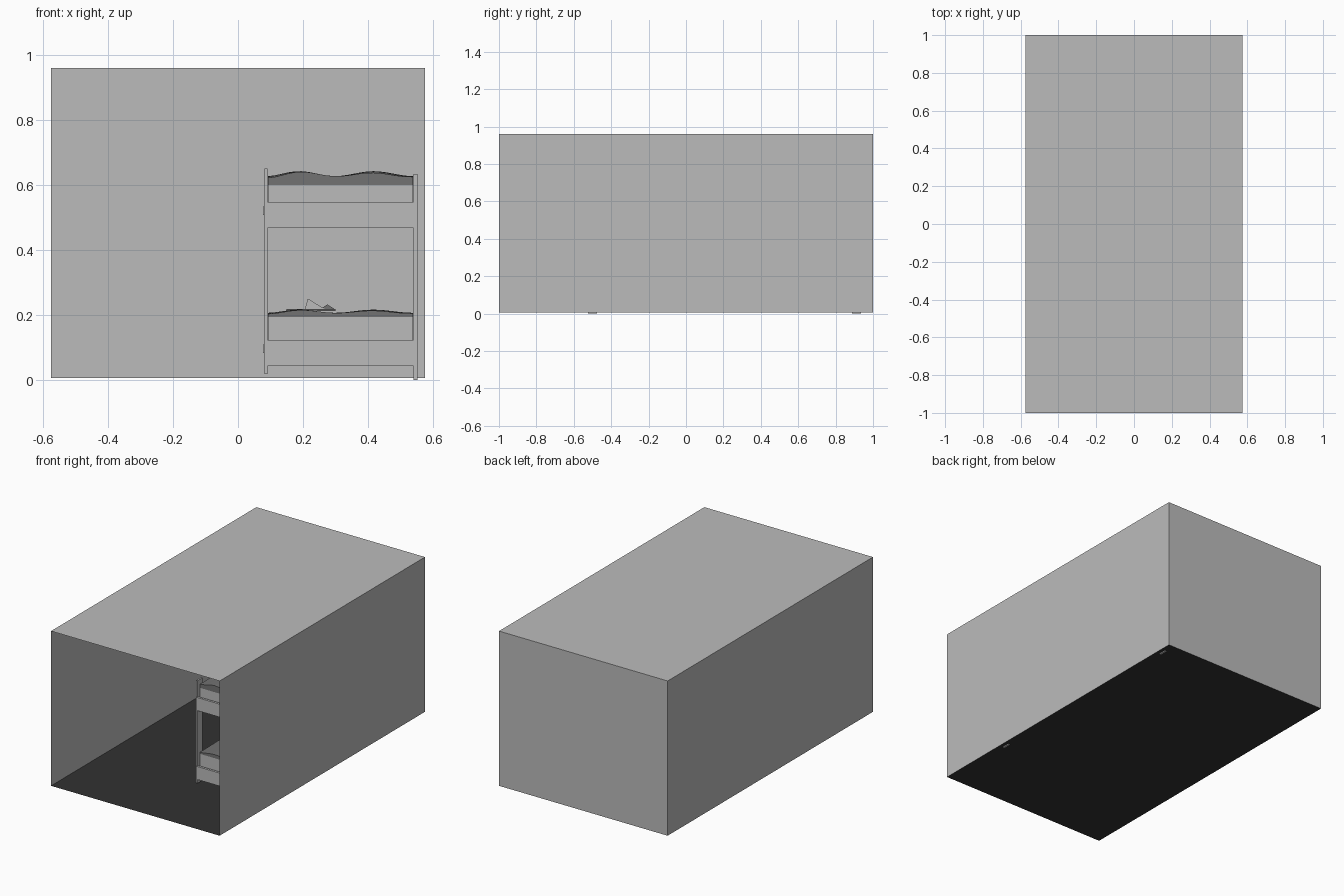
import bpy, bmesh, math
from mathutils import Vector

if "Cube" in bpy.data.objects:
    bpy.data.objects.remove(bpy.data.objects["Cube"])


def mat(name, v):
    m = bpy.data.materials.new(name)
    m.diffuse_color = (v, v, v, 1)
    m.use_nodes = True
    m.node_tree.nodes["Principled BSDF"].inputs["Base Color"].default_value = m.diffuse_color
    return m


GREY = mat("light grey", 0.5)
DARK = mat("dark floor", 0.032)
CLOTH = mat("blanket grey", 0.17)


def finish(name, bm, *mats):
    me = bpy.data.meshes.new(name)
    bm.to_mesh(me)
    bm.free()
    for m in mats:
        me.materials.append(m)
    ob = bpy.data.objects.new(name, me)
    bpy.context.collection.objects.link(ob)
    return ob


def box(name, x0, x1, y0, y1, z0, z1, m):
    bm = bmesh.new()
    bmesh.ops.create_cube(bm, size=1)
    for v in bm.verts:
        v.co = Vector(((x0 + x1) / 2 + v.co.x * (x1 - x0),
                       (y0 + y1) / 2 + v.co.y * (y1 - y0),
                       (z0 + z1) / 2 + v.co.z * (z1 - z0)))
    return finish(name, bm, m)


# Room shell: thin walls, open at the front, dark floor
bm = bmesh.new()
bmesh.ops.create_cube(bm, size=1)
for v in bm.verts:
    v.co = Vector((v.co.x * 1.15, v.co.y * 2, 0.006 + (v.co.z + 0.5) * 0.954))
bm.normal_update()
bmesh.ops.delete(bm, geom=[f for f in bm.faces if f.normal.y < -0.9], context='FACES')
for f in bm.faces:
    f.material_index = 1 if f.normal.z < -0.9 else 0
finish("room", bm, GREY, DARK)

# Bed frame: four posts
Y0, Y1 = -0.524, 0.936
for side, x0, x1, z0, z1 in (("left", 0.081, 0.091, 0.018, 0.65),
                             ("right", 0.54, 0.552, 0.0, 0.633)):
    for end, y in (("front", Y0), ("back", Y1 - 0.048)):
        box(f"{side}_{end}_post", x0, x1, y, y + 0.048, z0, z1, GREY)


def blanket(name, z_skirt, z_base, amp):
    # rippled sheet with a short hanging edge
    bm = bmesh.new()
    bmesh.ops.create_grid(bm, x_segments=22, y_segments=44, size=0.5)
    for v in bm.verts:
        u, w = v.co.x + 0.5, v.co.y + 0.5
        ripple = 0.5 - 0.5 * math.cos(4 * math.pi * u ** 0.9)
        z = z_base + amp * (0.75 * ripple + 0.25 * math.sin(9 * w + 4 * u) ** 2)
        v.co = Vector((0.093 + u * 0.446, -0.505 + w * 1.42, z))
    rim = [e for e in bm.edges if e.is_boundary]
    ret = bmesh.ops.extrude_edge_only(bm, edges=rim)
    for v in ret["geom"]:
        if isinstance(v, bmesh.types.BMVert):
            v.co.z = z_skirt
    bmesh.ops.recalc_face_normals(bm, faces=bm.faces[:])
    ob = finish(name, bm, CLOTH)
    for p in ob.data.polygons:
        p.use_smooth = abs(p.normal.z) > 0.5


# Two bunks: end boards, side rails, mattress and blanket
for bunk, z, top, base, amp in (("lower", 0.042, 0.195, 0.203, 0.013),
                                ("upper", 0.467, 0.602, 0.622, 0.02)):
    h = z + 0.08
    box(f"{bunk}_front_board", 0.081, 0.552, Y0 - 0.002, Y0 + 0.012, z, h, GREY)
    box(f"{bunk}_back_board", 0.081, 0.552, Y1 - 0.012, Y1 + 0.002, z, h, GREY)
    box(f"{bunk}_left_rail", 0.08, 0.092, Y0, Y1, z, h, GREY)
    box(f"{bunk}_right_rail", 0.54, 0.552, Y0, Y1, z, h, GREY)
    box(f"{bunk}_mattress", 0.094, 0.538, -0.504, 0.914, z + 0.02, top, GREY)
    blanket(f"{bunk}_blanket", top - 0.002, base, amp)
    # small fixing plates on the outer rail
    for y in (Y0 + 0.015, Y1 - 0.035):
        box(f"{bunk}_rail_plate", 0.077, 0.081, y, y + 0.02, z + 0.04, z + 0.066, GREY)

# Open book lying on the lower bunk: two tilted leaves over a cover
box("book_cover", 0.15, 0.30, 0.12, 0.32, 0.212, 0.218, CLOTH)
for name, xs, m in (("book_page_left", (0.205, 0.215, 0.27), GREY),
                    ("book_page_right", (0.25, 0.275, 0.30), CLOTH)):
    zs = (0.216, 0.25 if m is GREY else 0.232, 0.216)
    bm = bmesh.new()
    rows = [[bm.verts.new((x, y, z)) for x, z in zip(xs, zs)] for y in (0.14, 0.3)]
    bm.faces.new(rows[0])
    bm.faces.new(rows[1][::-1])
    for i in range(3):
        j = (i + 1) % 3
        bm.faces.new((rows[0][j], rows[0][i], rows[1][i], rows[1][j]))
    bmesh.ops.recalc_face_normals(bm, faces=bm.faces[:])
    finish(name, bm, m)
